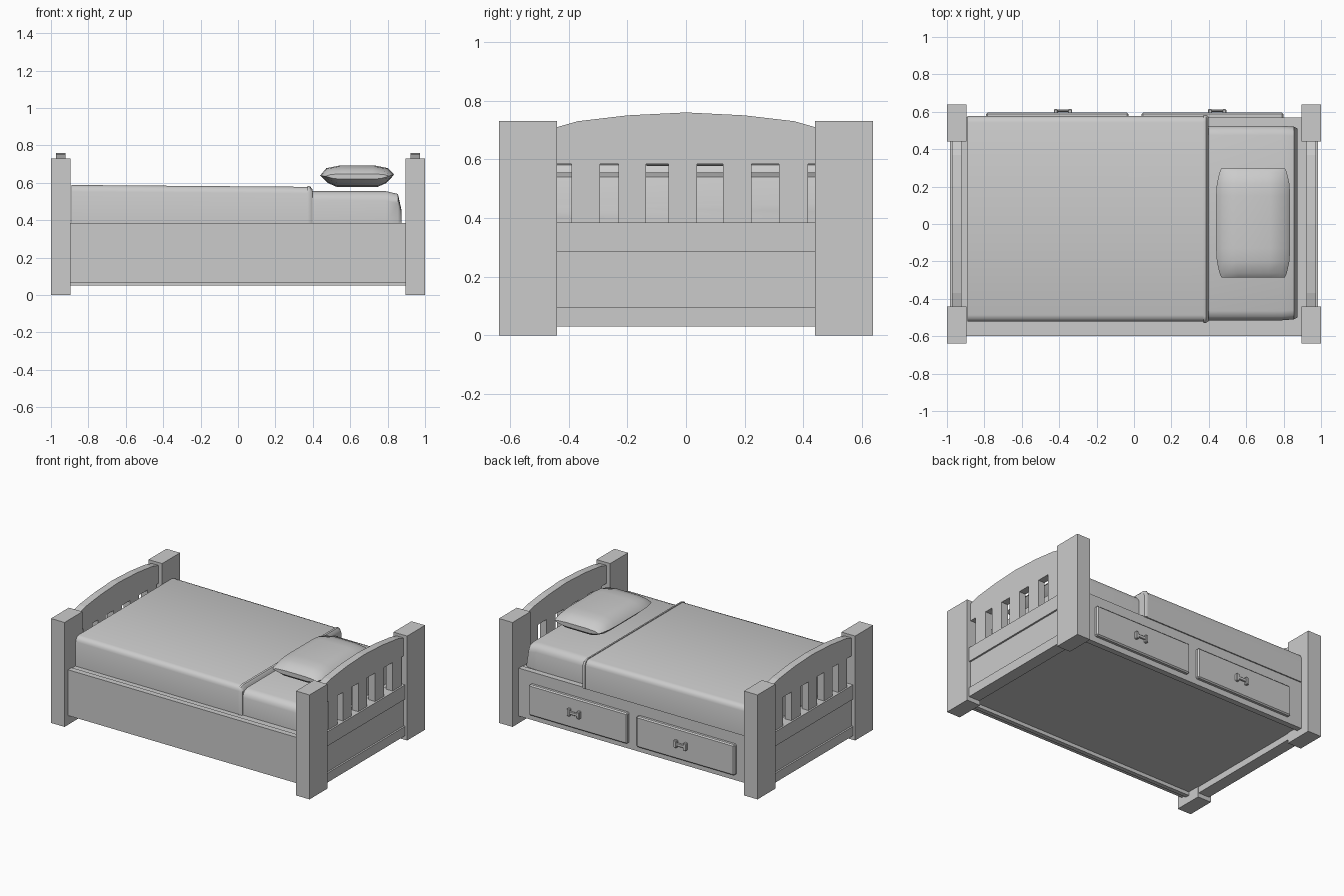
import bpy, bmesh

cube = bpy.data.objects.get("Cube")
if cube:
    bpy.data.objects.remove(cube, do_unlink=True)

GREY = (0.6, 0.6, 0.6, 1)
mat = bpy.data.materials.new("plain grey")
mat.use_nodes = True
mat.diffuse_color = GREY
mat.node_tree.nodes["Principled BSDF"].inputs["Base Color"].default_value = GREY


def finish(name, bm, smooth=False, bevel=0):
    bmesh.ops.recalc_face_normals(bm, faces=bm.faces)
    mesh = bpy.data.meshes.new(name)
    bm.to_mesh(mesh)
    bm.free()
    mesh.materials.append(mat)
    ob = bpy.data.objects.new(name, mesh)
    bpy.context.collection.objects.link(ob)
    if bevel:
        mod = ob.modifiers.new("bevel", "BEVEL")
        mod.width = bevel
        mod.segments = 1
    if smooth:
        bpy.ops.object.select_all(action="DESELECT")
        ob.select_set(True)
        bpy.context.view_layer.objects.active = ob
        bpy.ops.object.shade_smooth_by_angle(angle=0.7)
    return ob


def loft(name, rings, smooth=False):
    """Join equal-length rings of points and cap both ends."""
    bm = bmesh.new()
    loops = [[bm.verts.new(p) for p in ring] for ring in rings]
    n = len(loops[0])
    for a, b in zip(loops, loops[1:]):
        for i in range(n):
            j = (i + 1) % n
            bm.faces.new((a[i], a[j], b[j], b[i]))
    bm.faces.new(loops[0])
    bm.faces.new(loops[-1])
    return finish(name, bm, smooth)


def box(name, x, y, z, bevel=0):
    bm = bmesh.new()
    bmesh.ops.create_cube(bm, size=1)
    for v in bm.verts:
        v.co = [r[0] if c < 0 else r[1] for r, c in zip((x, y, z), v.co)]
    return finish(name, bm, bevel=bevel)


# End boards: posts, rails, recessed panel and arched slatted top
ARCH = [(0.44, 0.71), (0.37, 0.73), (0.2, 0.75), (0, 0.76),
        (-0.2, 0.75), (-0.37, 0.73), (-0.44, 0.71)]
SLATS = [(-0.39, -0.293), (-0.23, -0.136), (-0.06, 0.037),
         (0.126, 0.224), (0.318, 0.417)]
comb = ARCH + [(-0.44, 0.585)]
for a, b in SLATS:
    comb += [(a, 0.585), (a, 0.38), (b, 0.38), (b, 0.585)]
comb.append((0.44, 0.585))

for side, label in ((-1, "foot"), (1, "head")):
    def span(a, b):
        return sorted((side * a, side * b))
    for s, end in ((-1, "front"), (1, "back")):
        box(f"{label}_{end}_post", span(0.895, 1),
            sorted((s * 0.44, s * 0.638)), (0, 0.73))
    loft(f"{label}_arched_slats",
         [[(x, y, z) for y, z in comb] for x in span(0.922, 0.973)])
    box(f"{label}_middle_rail", span(0.90, 0.985), (-0.44, 0.44), (0.285, 0.385))
    box(f"{label}_panel", span(0.917, 0.973), (-0.44, 0.44), (0.095, 0.285))
    box(f"{label}_bottom_rail", span(0.90, 0.985), (-0.44, 0.44), (0.03, 0.095))

# Bed frame
box("front_side_board", (-0.895, 0.895), (-0.6, -0.56), (0.065, 0.385))
box("front_inner_rail", (-0.895, 0.895), (-0.56, -0.53), (0.05, 0.38))
box("bed_base", (-0.9, 0.9), (-0.53, 0.55), (0.075, 0.38))
box("back_side_board", (-0.895, 0.895), (0.53, 0.57), (0.05, 0.385))

# Drawers and their handles
for name, x0, x1 in (("left", 0.04, 0.8), ("right", -0.79, -0.03)):
    box(f"{name}_drawer", (x0, x1), (0.56, 0.595), (0.09, 0.305), bevel=0.008)
    mid, z = (x0 + x1) / 2 + (0.025 if x0 > 0 else 0.03), 0.2
    for s in (-1, 1):
        c = mid + s * 0.038
        box(f"{name}_handle_end", (c - 0.011, c + 0.011), (0.59, 0.614),
            (z - 0.026, z + 0.026), bevel=0.004)
    box(f"{name}_handle_bar", (mid - 0.04, mid + 0.04), (0.6, 0.612),
        (z - 0.011, z + 0.011), bevel=0.003)


# Bedding with rounded upper edges
def bedding(x, y0, y1, top, r):
    low = 0.382
    half = [(0, low), (0, top - r), (0.12 * r, top - 0.6 * r),
            (0.4 * r, top - 0.2 * r), (r, top)]
    return ([(x, y0 + d, z) for d, z in half]
            + [(x, y1 - d, z) for d, z in reversed(half)])


loft("mattress", [bedding(-0.875, -0.51, 0.52, 0.53, 0.04),
                  bedding(-0.8, -0.515, 0.525, 0.555, 0.05),
                  bedding(0.79, -0.515, 0.525, 0.555, 0.05),
                  bedding(0.855, -0.51, 0.52, 0.54, 0.05),
                  bedding(0.875, -0.5, 0.51, 0.45, 0.05)], smooth=True)
loft("blanket", [bedding(-0.89, -0.522, 0.578, 0.588, 0.035),
                 bedding(0.38, -0.522, 0.578, 0.578, 0.035)], smooth=True)
loft("blanket_hem", [bedding(0.372, -0.528, 0.583, 0.583, 0.035),
                     bedding(0.385, -0.528, 0.583, 0.581, 0.035),
                     bedding(0.398, -0.52, 0.575, 0.565, 0.03)], smooth=True)

# Pillow
SECTION = [(-0.198, 0.005), (-0.165, 0.045), (-0.09, 0.06), (0.09, 0.06),
           (0.165, 0.045), (0.198, 0.01), (0.155, -0.035), (0.11, -0.055),
           (-0.11, -0.055), (-0.155, -0.035)]
rings = []
for y, sx, sz in ((-0.285, 0.86, 0.25), (-0.262, 0.91, 0.62), (-0.2, 0.98, 0.92),
                  (-0.13, 1, 1), (0.15, 1, 1), (0.215, 0.98, 0.92),
                  (0.275, 0.91, 0.62), (0.298, 0.86, 0.25)):
    rings.append([(0.637 + x * sx, y, 0.633 + z * sz) for x, z in SECTION])
loft("pillow", rings, smooth=True)
